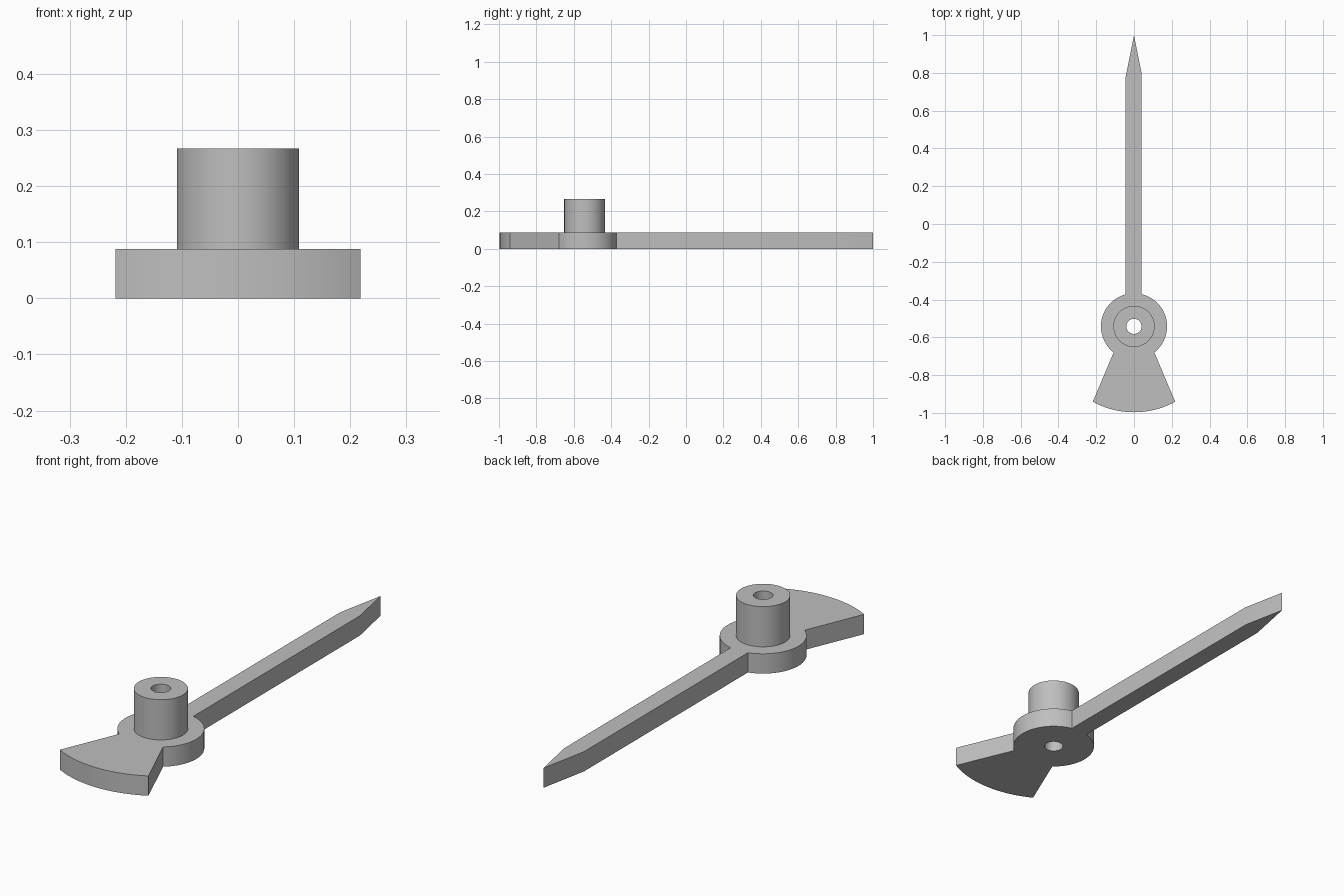
import bpy, bmesh
from math import atan2, cos, sin, pi, hypot

cube = bpy.data.objects.get("Cube")
if cube:
    bpy.data.objects.remove(cube, do_unlink=True)

HUB_Y = -0.542
HUB_R, POST_R, BORE_R = 0.175, 0.109, 0.04
PLATE_H, POST_H = 0.088, 0.267
BLADE_L, BLADE_R = -0.044, 0.04

grey = bpy.data.materials.new("plain grey")
grey.use_nodes = True
colour = (0.52, 0.52, 0.52, 1)
grey.diffuse_color = colour
grey.node_tree.nodes["Principled BSDF"].inputs["Base Color"].default_value = colour


def arc(radius, start, end, steps):
    """Points on a circle about the hub axis."""
    angles = [start + (end - start) * i / steps for i in range(steps + 1)]
    return [(radius * cos(a), HUB_Y + radius * sin(a)) for a in angles]


def prism(name, outline, z0, z1):
    """Upright solid from a flat outline."""
    bm = bmesh.new()
    face = bm.faces.new([bm.verts.new((x, y, z0)) for x, y in outline])
    top = bmesh.ops.extrude_face_region(bm, geom=[face])["geom"]
    bmesh.ops.translate(bm, vec=(0, 0, z1 - z0),
                        verts=[v for v in top if isinstance(v, bmesh.types.BMVert)])
    bmesh.ops.recalc_face_normals(bm, faces=bm.faces)
    mesh = bpy.data.meshes.new(name)
    bm.to_mesh(mesh)
    bm.free()
    mesh.materials.append(grey)
    obj = bpy.data.objects.new(name, mesh)
    bpy.context.collection.objects.link(obj)
    return obj


def combine(target, tool, operation):
    """Apply a boolean and discard the tool."""
    mod = target.modifiers.new(operation, 'BOOLEAN')
    mod.operation, mod.object, mod.solver = operation, tool, 'EXACT'
    bpy.ops.object.modifier_apply(modifier=mod.name)
    bpy.data.objects.remove(tool, do_unlink=True)


# Pointer outline: blade, hub sides and counterweight fan in one loop
blade_right = atan2((HUB_R**2 - BLADE_R**2) ** 0.5, BLADE_R)
blade_left = atan2((HUB_R**2 - BLADE_L**2) ** 0.5, BLADE_L)
waist = atan2(-0.138, 0.108)
fan = atan2(-0.399, 0.218)
fan_r = hypot(0.218, 0.399)
outline = [(BLADE_L, 0.78), (0, 1), (BLADE_R, 0.8)]
outline += arc(HUB_R, blade_right, waist, 40)
outline += arc(fan_r, fan, -pi - fan, 24)
outline += arc(HUB_R, pi - waist, blade_left, 40)
pointer = prism("pointer", outline, 0, PLATE_H)

# Raised post and the bore through it
circle = lambda r: arc(r, 0, 2 * pi, 96)[:-1]
post = prism("post", circle(POST_R), PLATE_H / 2, POST_H)
bore = prism("bore_cutter", circle(BORE_R), -0.1, POST_H + 0.1)
bore.hide_render = True

bpy.ops.object.select_all(action='DESELECT')
bpy.context.view_layer.objects.active = pointer
pointer.select_set(True)
combine(pointer, post, 'UNION')
combine(pointer, bore, 'DIFFERENCE')
bpy.ops.object.shade_smooth_by_angle(angle=pi / 9)
